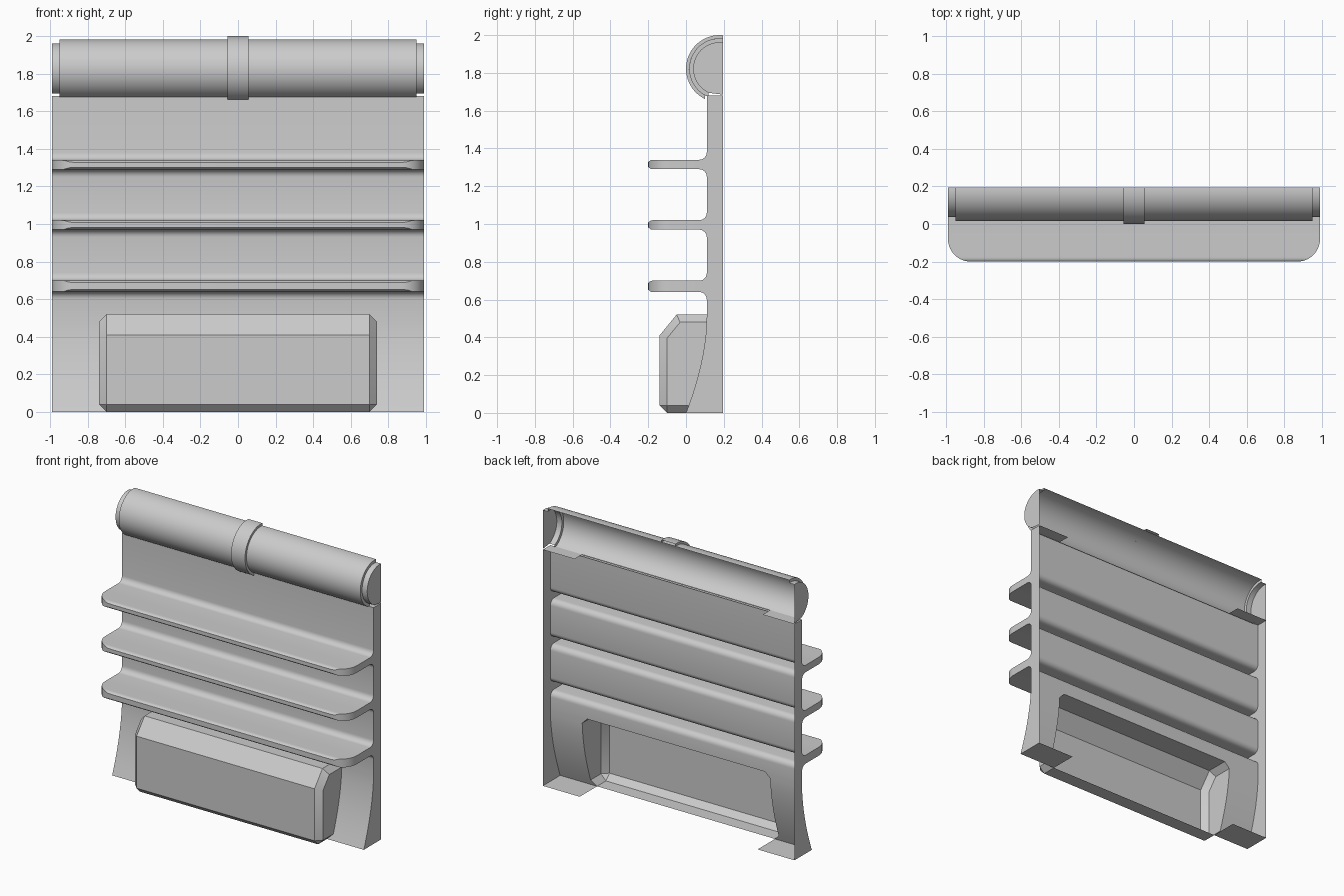
import bpy, bmesh, math

if "Cube" in bpy.data.objects:
    bpy.data.objects.remove(bpy.data.objects["Cube"])

BACK = 0.195      # open rear plane
W = 0.99          # half width of the panel
FRONT = 0.11      # front plane of the wall
grey = bpy.data.materials.new("light grey")
grey.diffuse_color = (0.6, 0.6, 0.6, 1)
grey.use_nodes = True
grey.node_tree.nodes["Principled BSDF"].inputs["Base Color"].default_value = grey.diffuse_color


def finish(name, bm):
    """Weld, orient outward, smooth by angle and link."""
    bmesh.ops.remove_doubles(bm, verts=bm.verts, dist=0.0005)
    bmesh.ops.recalc_face_normals(bm, faces=bm.faces)
    if sum(f.normal.y * f.calc_area() for f in bm.faces) > 0:
        bmesh.ops.reverse_faces(bm, faces=bm.faces)
    me = bpy.data.meshes.new(name)
    bm.to_mesh(me)
    bm.free()
    me.materials.append(grey)
    me.shade_smooth()
    me.set_sharp_from_angle(angle=math.radians(32))
    ob = bpy.data.objects.new(name, me)
    bpy.context.collection.objects.link(ob)
    return ob


def face(bm, pts):
    bm.faces.new([bm.verts.new(p) for p in pts])


def both(bm, pts):
    """Face on the right side and its mirror on the left."""
    face(bm, pts)
    face(bm, [(-x, y, z) for x, y, z in reversed(pts)])


def half_width(y):
    d = max(0, -0.08 - y)
    return W - 0.12 + math.sqrt(max(0, 0.0144 - d * d))


def strip(bm, a, b):
    """Full-width band between two profile points."""
    (ya, za), (yb, zb) = a, b
    wa, wb = half_width(ya), half_width(yb)
    face(bm, [(-wa, ya, za), (-wb, yb, zb), (wb, yb, zb), (wa, ya, za)])


def side(bm, a, b):
    """Side wall from the front profile to the rear plane."""
    both(bm, [(W, a[0], a[1]), (W, b[0], b[1]), (W, BACK, b[1]), (W, BACK, a[1])])


def wall_y(z):
    return FRONT * (1 - (max(0, 0.5 - z) / 0.5) ** 1.75)


# Wall with three hollow shelves, as one open-backed sheet
bm = bmesh.new()
prev = (FRONT, 1.68)
R = 0.04
for zlo, zhi in ((1.29, 1.34), (0.97, 1.02), (0.64, 0.70)):
    mid, h = (zlo + zhi) / 2, (zhi - zlo) / 2
    half = []
    for i in range(7):      # root fillet
        t = math.pi / 2 * i / 6
        half.append((FRONT - R + R * math.cos(t), h + R - R * math.sin(t)))
    for i in range(11):     # rounded outer corners in plan
        t = math.pi / 2 * i / 10
        y = -0.08 - 0.12 * math.sin(t)
        half.append((y, h - 0.012 * max(0, (-0.185 - y) / 0.015)))
    up = [(y, mid + d) for y, d in half]
    low = [(y, mid - d) for y, d in half]
    strip(bm, prev, up[0])
    side(bm, prev, up[0])
    side(bm, up[0], low[0])
    for i in range(len(up) - 1):
        strip(bm, up[i], up[i + 1])
        strip(bm, low[i + 1], low[i])
        both(bm, [(half_width(y), y, z) for y, z in (up[i], up[i + 1], low[i + 1], low[i])])
    strip(bm, up[-1], low[-1])
    prev = low[0]
strip(bm, prev, (FRONT, 0.52))
side(bm, prev, (FRONT, 0.52))

# Flared lower wall on both sides of the box opening
zs = [0.52, 0.48, 0.44, 0.40, 0.35, 0.30, 0.25, 0.20, 0.15, 0.10, 0.04, 0.0]


def inner(z):
    return 0.74 - max(0, z - 0.48) - max(0, 0.04 - z)


for za, zb in zip(zs, zs[1:]):
    ya, yb = wall_y(za), wall_y(zb)
    both(bm, [(inner(za), ya, za), (inner(zb), yb, zb), (W, yb, zb), (W, ya, za)])
    side(bm, (ya, za), (yb, zb))
# Foot floors and top ledges
both(bm, [(0.70, 0, 0), (0.70, BACK, 0), (W, BACK, 0), (W, 0, 0)])
both(bm, [(0.74, FRONT, 1.68), (W, FRONT, 1.68), (W, BACK, 1.68), (0.74, BACK, 1.68)])
finish("shelved_wall", bm)

# Hollow box with chamfered edges, rear edge following the wall
bm = bmesh.new()
prof = [(FRONT, 0.52), (-0.05, 0.52), (-0.14, 0.41), (-0.14, 0.0), (0.0, 0.0)]
rear = [(wall_y(z), z) for z in reversed(zs[1:-1])]
loop = prof + rear
right = [bm.verts.new((0.74, y, z)) for y, z in loop]
left = [bm.verts.new((-0.74, y, z)) for y, z in loop]
bm.faces.new(right)
bm.faces.new(left[::-1])
for i in range(4):
    bm.faces.new((right[i], left[i], left[i + 1], right[i + 1]))
bm.normal_update()
edges = []
for e in bm.edges:
    if len(e.link_faces) == 2:
        crosses = e.verts[0].co.x * e.verts[1].co.x < 0
        c = (e.verts[0].co + e.verts[1].co) / 2
        if not crosses or (c.z < 0.01 and c.y < -0.1):
            edges.append(e)
bmesh.ops.bevel(bm, geom=edges, offset=0.04, segments=1, affect='EDGES', clamp_overlap=True)
finish("front_box", bm)

# Top roll: open half-round shells
CY, CZ = 0.178, 1.822


def arc(r, y_end, n=28):
    a0 = math.acos(min(1, (BACK - CY) / r))
    a1 = 2 * math.pi - math.acos((y_end - CY) / r)
    return [(CY + r * math.cos(a0 + (a1 - a0) * i / n),
             CZ + r * math.sin(a0 + (a1 - a0) * i / n)) for i in range(n + 1)]


def shell(name, stations, y_end, capped=False):
    bm = bmesh.new()
    rows = [[(x, y, z) for y, z in arc(r, y_end)] for x, r in stations]
    for A, B in zip(rows, rows[1:]):
        for i in range(len(A) - 1):
            face(bm, [A[i], A[i + 1], B[i + 1], B[i]])
    if capped:              # D-shaped end faces
        x = stations[-1][0]
        both(bm, rows[-1] + [(x, BACK, 1.685)])
    finish(name, bm)


shell("top_roll", [(-0.99, 0.14), (-0.95, 0.14), (-0.95, 0.161), (0.95, 0.161),
                   (0.95, 0.14), (0.99, 0.14)], 0.12, True)
shell("roll_band", [(-0.055, 0.161), (-0.055, 0.178), (0.055, 0.178), (0.055, 0.161)], 0.10)
